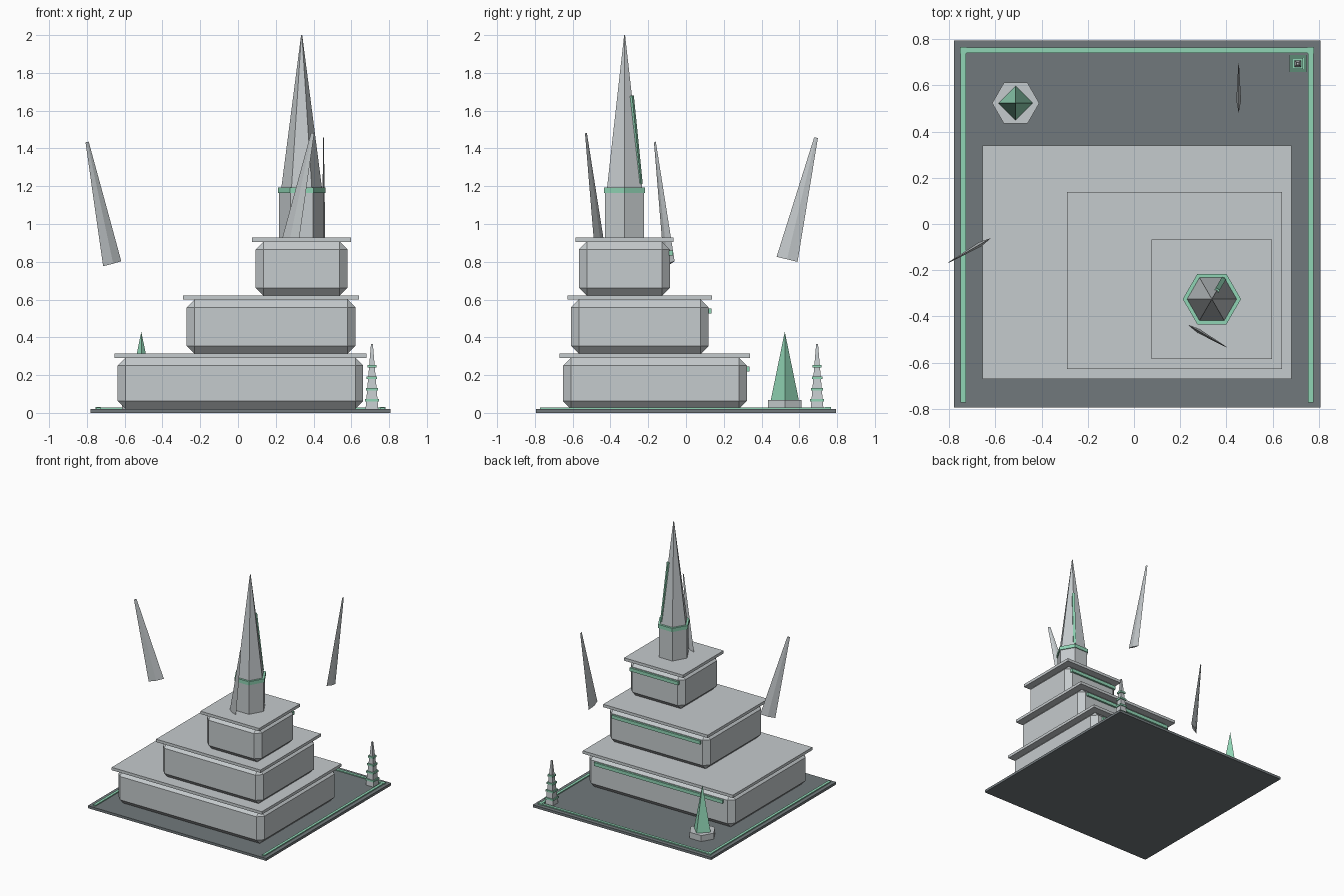
import bpy, bmesh, math
from mathutils import Matrix, Vector

if "Cube" in bpy.data.objects:
    bpy.data.objects.remove(bpy.data.objects["Cube"])


def material(name, rgb):
    m = bpy.data.materials.new(name)
    m.diffuse_color = (*rgb, 1)
    m.use_nodes = True
    m.node_tree.nodes["Principled BSDF"].inputs["Base Color"].default_value = m.diffuse_color
    return m


STONE = material("pale_stone", (0.56, 0.595, 0.61))
SLATE = material("dark_slate", (0.165, 0.19, 0.20))
GREEN = material("mint_glow", (0.28, 0.66, 0.46))


def finish(name, bm, mat):
    me = bpy.data.meshes.new(name)
    bmesh.ops.recalc_face_normals(bm, faces=bm.faces)
    bm.to_mesh(me)
    bm.free()
    me.materials.append(mat)
    ob = bpy.data.objects.new(name, me)
    bpy.context.collection.objects.link(ob)
    return ob


def box(name, x0, x1, y0, y1, z0, z1, mat, bevel=0):
    bm = bmesh.new()
    size = Matrix.Diagonal((x1 - x0, y1 - y0, z1 - z0, 1))
    mid = Matrix.Translation(((x0 + x1) / 2, (y0 + y1) / 2, (z0 + z1) / 2))
    bmesh.ops.create_cube(bm, size=1, matrix=mid @ size)
    if bevel:
        bmesh.ops.bevel(bm, geom=bm.edges[:], offset=bevel, segments=1,
                        affect='EDGES', profile=0.5)
    return finish(name, bm, mat)


def frustum(name, sides, x, y, z0, z1, r0, r1, mat, turn=0.0):
    bm = bmesh.new()
    place = Matrix.Translation((x, y, (z0 + z1) / 2)) @ Matrix.Rotation(turn, 4, 'Z')
    bmesh.ops.create_cone(bm, cap_ends=True, segments=sides, radius1=r0,
                          radius2=r1, depth=z1 - z0, matrix=place)
    bmesh.ops.remove_doubles(bm, verts=bm.verts, dist=1e-6)
    return finish(name, bm, mat)


# Ground plate with glowing trim on left, right and back
box("ground_plate", -0.78, 0.807, -0.795, 0.795, 0, 0.02, SLATE)
for side, x in (("left", -0.739), ("right", 0.765)):
    box(f"trim_{side}", x - 0.011, x + 0.011, -0.772, 0.752, 0.018, 0.028, GREEN)
    box(f"trim_corner_{side}", x - 0.015, x + 0.015, 0.737, 0.767, 0.018, 0.03, GREEN)
box("trim_back", -0.739, 0.765, 0.741, 0.763, 0.018, 0.028, GREEN)

# Three stepped tiers: chamfered body, roof slab, light strip at the back
tiers = [  # x0, x1, y0, y1, z0, z1
    (-0.637, 0.663, -0.652, 0.322, 0.02, 0.292),
    (-0.272, 0.622, -0.609, 0.120, 0.313, 0.60),
    (0.093, 0.580, -0.567, -0.085, 0.62, 0.907),
]
for i, (x0, x1, y0, y1, z0, z1) in enumerate(tiers, 1):
    box(f"tier_{i}_body", x0, x1, y0, y1, z0, z1, STONE, 0.042)
    o = 0.018
    box(f"tier_{i}_roof", x0 - o, x1 + o, y0 - o, y1 + o, z1 - 0.001, z1 + 0.022, STONE)
    inset = (x1 - x0) * 0.06
    box(f"tier_{i}_light_strip", x0 + inset, x1 - inset, y1 - 0.005, y1 + 0.015,
        z1 - 0.074, z1 - 0.047, GREEN)

# Hexagonal spire with a collar; corners point along y
tx, ty = 0.337, -0.325
HEX = math.radians(30)
frustum("spire_base", 6, tx, ty, 0.925, 1.18, 0.119, 0.119, STONE, HEX)
frustum("spire_collar", 6, tx, ty, 1.165, 1.194, 0.126, 0.126, GREEN, HEX)
frustum("spire_point", 6, tx, ty, 1.18, 2.0, 0.109, 0.003, STONE, HEX)

# Light bar lying on the back right face of the spire
bar = box("spire_light_bar", -0.008, 0.008, -0.01, 0.01, -0.235, 0.235, GREEN)
a = math.radians(60)
bar.data.transform(
    Matrix.Translation((tx + 0.070 * math.cos(a), ty + 0.070 * math.sin(a), 1.445))
    @ Matrix.Rotation(a, 4, 'Z') @ Matrix.Rotation(math.radians(-6.6), 4, 'Y'))

# Three floating flat shards leaning outward, 120 degrees apart
LEAN = math.radians(13.4)
for i, (x, y, z, ang) in enumerate([(-0.666, -0.088, 0.79, 210),
                                    (0.453, 0.535, 0.813, 90),
                                    (0.262, -0.453, 0.837, -30)], 1):
    shard = frustum(f"shard_{i}", 4, 0, 0, 0, 0.662, 0.057, 0.010, STONE)
    shard.data.transform(
        Matrix.Translation((x, y, z)) @ Matrix.Rotation(math.radians(ang), 4, 'Z')
        @ Matrix.Rotation(LEAN, 4, 'Y') @ Matrix.Diagonal((1, 0.18, 1, 1)))

# Crystal on a hexagonal pedestal
frustum("crystal_pedestal", 6, -0.512, 0.523, 0.018, 0.068, 0.102, 0.102, STONE, HEX)
frustum("crystal", 4, -0.512, 0.523, 0.068, 0.43, 0.074, 0.0, GREEN)

# Small square beacon with stacked glowing rings
bx, by, R2 = 0.709, 0.694, math.sqrt(2)
frustum("beacon_column", 4, bx, by, 0.018, 0.365, 0.034 * R2, 0.005 * R2, STONE,
        math.radians(45))
for i in range(4):
    h = 0.037 - 0.0045 * i
    z = 0.066 + 0.06 * i
    box(f"beacon_ring_{i + 1}", bx - h, bx + h, by - h, by + h, z - 0.007, z + 0.007, GREEN)
